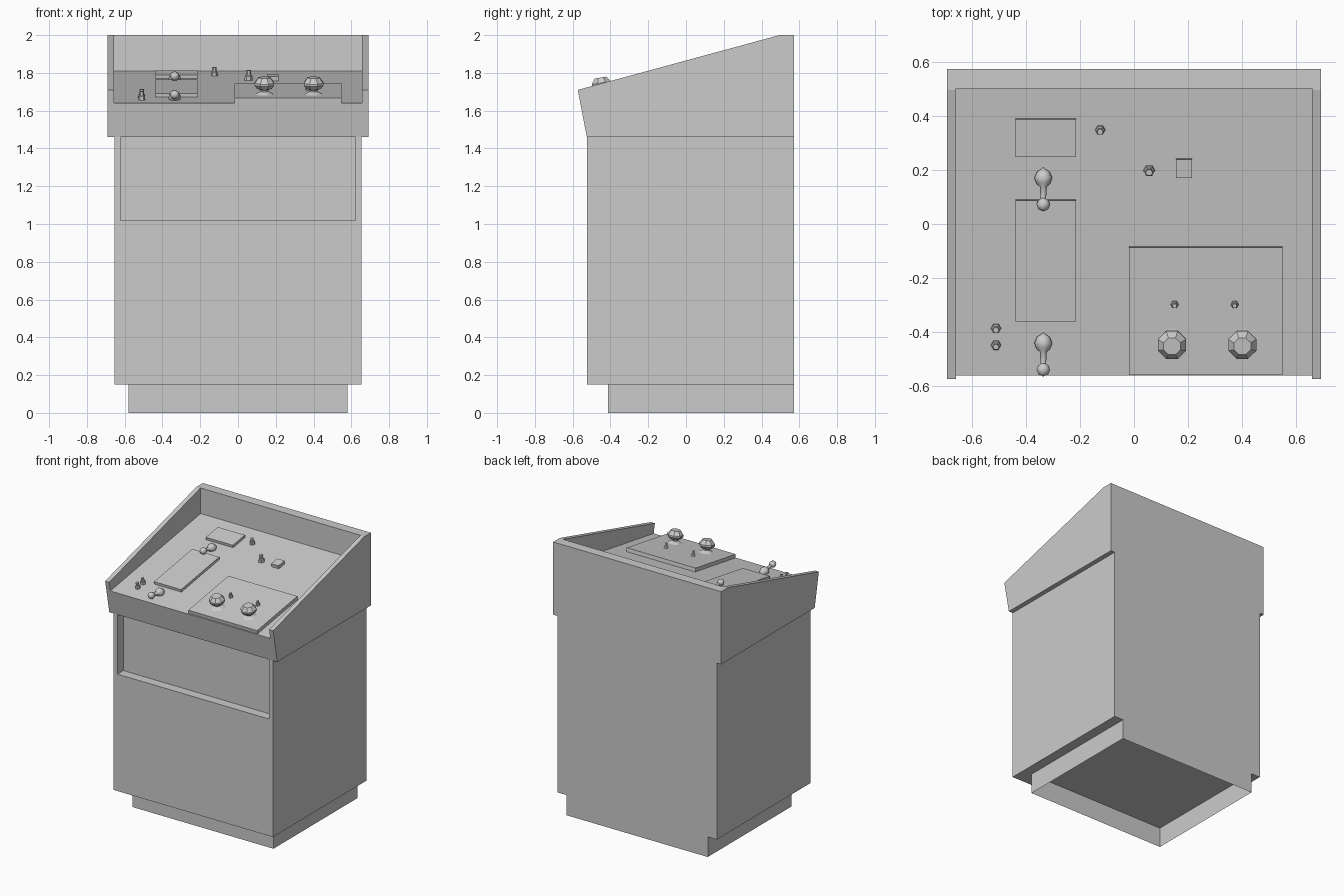
import bpy, bmesh, math
from mathutils import Matrix, Vector

if "Cube" in bpy.data.objects:
    bpy.data.objects.remove(bpy.data.objects["Cube"])

BACK = 0.573
P0, P1 = (-0.557, 1.64), (0.5, 1.81)          # control panel front / back edge (y, z)
SLOPE = math.atan2(P1[1] - P0[1], P1[0] - P0[0])


def finish(name, bm, smooth=False):
    bmesh.ops.recalc_face_normals(bm, faces=bm.faces)
    me = bpy.data.meshes.new(name)
    bm.to_mesh(me)
    bm.free()
    ob = bpy.data.objects.new(name, me)
    bpy.context.collection.objects.link(ob)
    if smooth:
        bpy.ops.object.select_all(action='DESELECT')
        ob.select_set(True)
        bpy.context.view_layer.objects.active = ob
        bpy.ops.object.shade_smooth_by_angle(angle=math.radians(50))
    return ob


def extrude_profile(name, pts, x0, x1):
    """Extrude a (y, z) outline along x."""
    bm = bmesh.new()
    a = [bm.verts.new((x0, y, z)) for y, z in pts]
    b = [bm.verts.new((x1, y, z)) for y, z in pts]
    bm.faces.new(a)
    bm.faces.new(b)
    n = len(pts)
    for i in range(n):
        j = (i + 1) % n
        bm.faces.new((a[i], a[j], b[j], b[i]))
    return finish(name, bm)


def box(name, x0, x1, y0, y1, z0, z1):
    return extrude_profile(name, [(y0, z0), (y1, z0), (y1, z1), (y0, z1)], x0, x1)


def lathe(name, profile, sides, matrix, phase=0.0, smooth=False):
    """Revolve (radius, height) points around local z."""
    bm = bmesh.new()
    rings = []
    for r, h in profile:
        if r == 0:
            rings.append([bm.verts.new((0, 0, h))] * sides)
        else:
            rings.append([bm.verts.new((r * math.cos(phase + math.tau * k / sides),
                                        r * math.sin(phase + math.tau * k / sides), h))
                          for k in range(sides)])
    for lo, hi in zip(rings, rings[1:]):
        for k in range(sides):
            m = (k + 1) % sides
            quad = list(dict.fromkeys((lo[k], lo[m], hi[m], hi[k])))
            bm.faces.new(quad)
    for ring, (r, h) in ((rings[0], profile[0]), (rings[-1], profile[-1])):
        if r > 0:
            bm.faces.new(ring)
    bm.transform(matrix)
    return finish(name, bm, smooth)


def cut(target, cutter):
    mod = target.modifiers.new("cut", 'BOOLEAN')
    mod.operation = 'DIFFERENCE'
    mod.solver = 'EXACT'
    mod.object = cutter
    bpy.context.view_layer.objects.active = target
    bpy.ops.object.modifier_apply(modifier=mod.name)
    bpy.data.objects.remove(cutter, do_unlink=True)


def on_panel(x, y, lift=0.0):
    """Frame on the tilted panel, local z along its normal."""
    z = P0[1] + (y - P0[0]) * math.tan(SLOPE)
    return (Matrix.Translation((x, y, z)) @ Matrix.Rotation(SLOPE, 4, 'X')
            @ Matrix.Translation((0, 0, lift)))


def plate(name, x0, x1, y0, y1, t):
    ob = box(name, x0, x1, 0, (y1 - y0) / math.cos(SLOPE), 0, t)
    ob.data.transform(on_panel(0, y0))
    return ob


# plinth: four walls, open underneath
plinth = box("plinth", -0.58, 0.58, -0.412, BACK, 0, 0.15)
bm = bmesh.new()
bm.from_mesh(plinth.data)
bmesh.ops.delete(bm, geom=[f for f in bm.faces if abs(f.normal.z) > 0.5], context='FACES_ONLY')
bm.to_mesh(plinth.data)
bm.free()

# cabinet body with the shallow front recess
body = box("cabinet_body", -0.655, 0.655, -0.525, BACK, 0.15, 1.46)
cut(body, box("recess_cutter", -0.623, 0.623, -0.7, -0.455, 1.018, 1.6))

# console head, hollowed down to the sloping control panel
head = extrude_profile("console_head", [(-0.525, 1.46), (-0.573, 1.71), (0.495, 2.0),
                                        (BACK, 2.0), (BACK, 1.46)], -0.69, 0.69)
front = -0.8
front_z = P0[1] + (front - P0[0]) * math.tan(SLOPE)
cut(head, extrude_profile("panel_cutter", [(front, front_z), P1, (0.5, 2.3), (front, 2.3)],
                          -0.657, 0.657))

# raised plates on the panel
plate("upper_display", -0.437, -0.215, 0.25, 0.39, 0.02)
plate("main_display", -0.437, -0.215, -0.357, 0.09, 0.02)
plate("knob_plate", -0.018, 0.548, -0.553, -0.083, 0.027)
plate("square_button", 0.155, 0.215, 0.173, 0.242, 0.025)

# octagonal knobs
KNOB = [(0.052, 0), (0.022, 0.016), (0.022, 0.024), (0.042, 0.032), (0.056, 0.05),
        (0.056, 0.062), (0.034, 0.09)]
for i, x in enumerate((0.14, 0.4)):
    lathe(f"knob_{i + 1}", KNOB, 8, on_panel(x, -0.433, 0.027), math.pi / 8)

# small tapered hexagonal switches: x, y, radius, lift
for i, (x, y, r, lift) in enumerate([(0.15, -0.293, 0.015, 0.027), (0.372, -0.293, 0.015, 0.027),
                                     (-0.51, -0.385, 0.019, 0), (-0.51, -0.447, 0.019, 0),
                                     (-0.125, 0.348, 0.019, 0), (0.056, 0.198, 0.022, 0)]):
    lathe(f"switch_{i + 1}", [(r, 0), (r * 0.9, r), (r * 0.65, r * 1.2), (r * 0.6, r * 2.4)],
          6, on_panel(x, y, lift))

# ball-ended levers leaning towards the front
LEVER = [(0, -0.04), (0.007, -0.034), (0.024, -0.023), (0.033, 0), (0.025, 0.022), (0.013, 0.032),
         (0.01, 0.077), (0.02, 0.085), (0.025, 0.1), (0.018, 0.117), (0, 0.125)]
turn = Vector((0, -0.1, 0.015)).to_track_quat('Z', 'Y').to_matrix().to_4x4()
for i, (y, z) in enumerate([(0.17, 1.768), (-0.44, 1.67)]):
    lathe(f"lever_{i + 1}", LEVER, 12, Matrix.Translation((-0.335, y, z)) @ turn, smooth=True)
